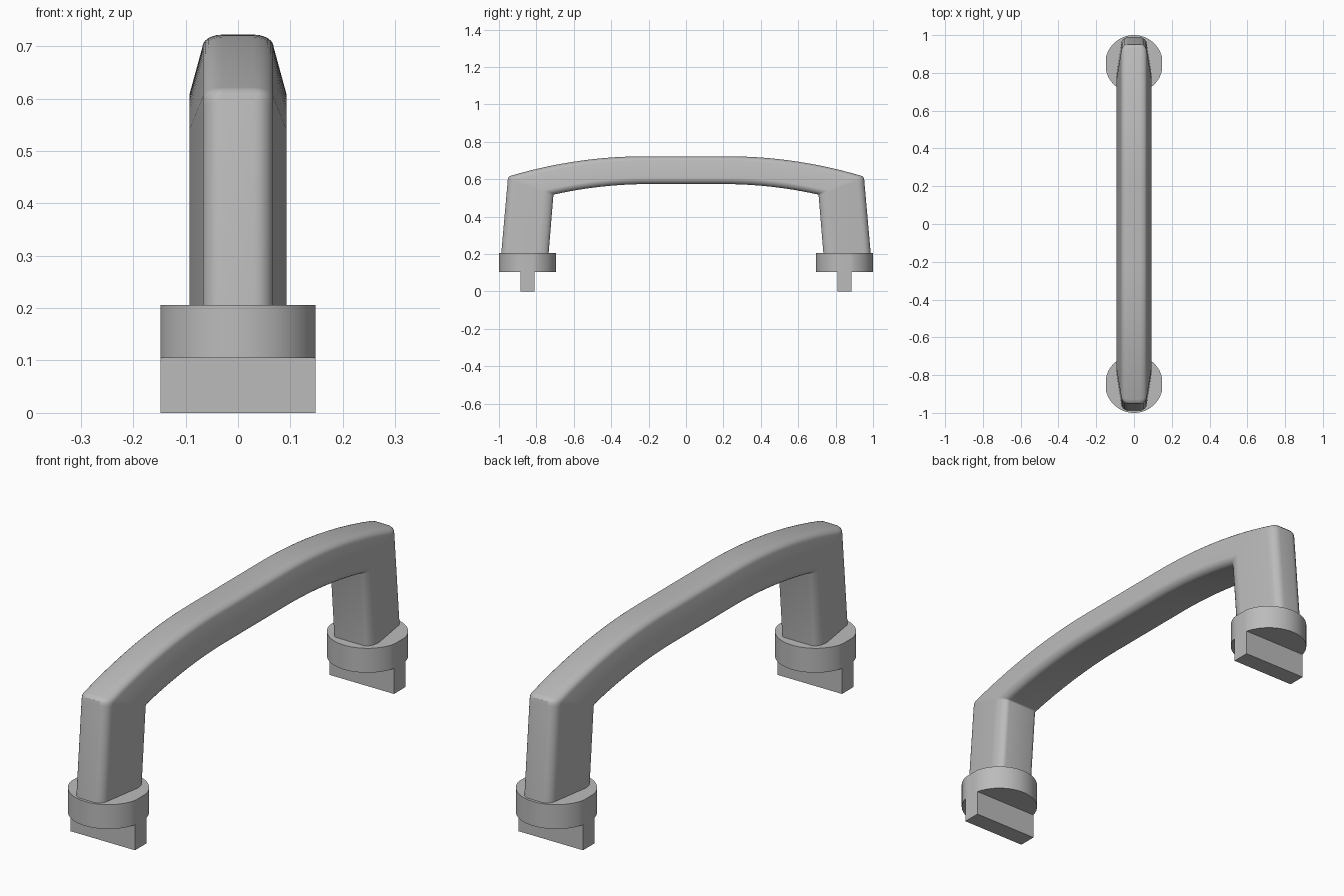
import bpy, bmesh, math
from mathutils import Vector

cube = bpy.data.objects.get("Cube")
if cube:
    bpy.data.objects.remove(cube, do_unlink=True)

grey = bpy.data.materials.new("plain grey")
grey.use_nodes = True
COLOR = (0.5, 0.5, 0.5, 1)
grey.diffuse_color = COLOR
grey.node_tree.nodes["Principled BSDF"].inputs["Base Color"].default_value = COLOR


def finish(bm, name):
    bmesh.ops.remove_doubles(bm, verts=bm.verts, dist=0.0004)
    bmesh.ops.recalc_face_normals(bm, faces=bm.faces)
    mesh = bpy.data.meshes.new(name)
    bm.to_mesh(mesh)
    bm.free()
    obj = bpy.data.objects.new(name, mesh)
    bpy.context.collection.objects.link(obj)
    mesh.materials.append(grey)
    bpy.ops.object.select_all(action="DESELECT")
    obj.select_set(True)
    bpy.context.view_layer.objects.active = obj
    bpy.ops.object.shade_smooth_by_angle(angle=math.radians(32))


def loft(bm, rings):
    loops = [[bm.verts.new(p) for p in ring] for ring in rings]
    n = len(loops[0])
    for a, b in zip(loops, loops[1:]):
        for i in range(n):
            j = (i + 1) % n
            bm.faces.new((a[i], a[j], b[j], b[i]))
    bm.faces.new(loops[0])
    bm.faces.new(loops[-1])


def corner(cx, ct, rx, rt, start, steps=6):
    """Quarter ellipse in (half width, depth fraction)."""
    angles = [math.radians(start + 90 * k / steps) for k in range(steps + 1)]
    return [(cx + rx * math.cos(a), ct + rt * math.sin(a)) for a in angles]


# Grip section: rounded outer edge, flaring to its widest near the inner edge
half = corner(0.030, 0.16, 0.038, 0.16, -90) + corner(0.063, 0.78, 0.030, 0.22, 0)
section = half + [(-x, t) for x, t in reversed(half)]

# Half path as (outer, inner) pairs: leg, softened mitre, arched bar
stations = [((-0.988, 0.20), (-0.735, 0.20)),
            ((-0.953, 0.595), (-0.709, 0.513)),
            ((-0.950, 0.609), (-0.708, 0.516)),
            ((-0.942, 0.617), (-0.706, 0.518)),
            ((-0.928, 0.621), (-0.703, 0.519))]
STEPS = 14
for k in range(1, STEPS + 1):
    u = k / STEPS
    rise = 1 - (1 - u) ** 2
    stations.append(((-0.928 + 0.698 * u, 0.621 + 0.101 * rise),
                     (-0.703 + 0.503 * u, 0.519 + 0.055 * rise)))
stations += [tuple((-y, z) for y, z in pair) for pair in reversed(stations)]

rings = []
for outer, inner in stations:
    o, i = Vector((0, *outer)), Vector((0, *inner))
    rings.append([o.lerp(i, t) + Vector((x, 0, 0)) for x, t in section])
bm = bmesh.new()
loft(bm, rings)
finish(bm, "grip")

# Round feet with trimmed sides, each with a flat tongue below
FLAT = 0.148
for side, label in ((-1, "front"), (1, "back")):
    cy = side * 0.8475
    circle = []
    for k in range(64):
        a = math.tau * k / 64
        x = max(-FLAT, min(FLAT, 0.1525 * math.cos(a)))
        circle.append((x, cy + 0.1525 * math.sin(a)))
    bm = bmesh.new()
    loft(bm, [[(x, y, z) for x, y in circle] for z in (0.105, 0.206)])
    finish(bm, label + "_foot")

    tongue = [(sx * FLAT, cy + sy * 0.038) for sx, sy in ((-1, -1), (1, -1), (1, 1), (-1, 1))]
    bm = bmesh.new()
    loft(bm, [[(x, y, z) for x, y in tongue] for z in (0, 0.105)])
    finish(bm, label + "_tongue")
